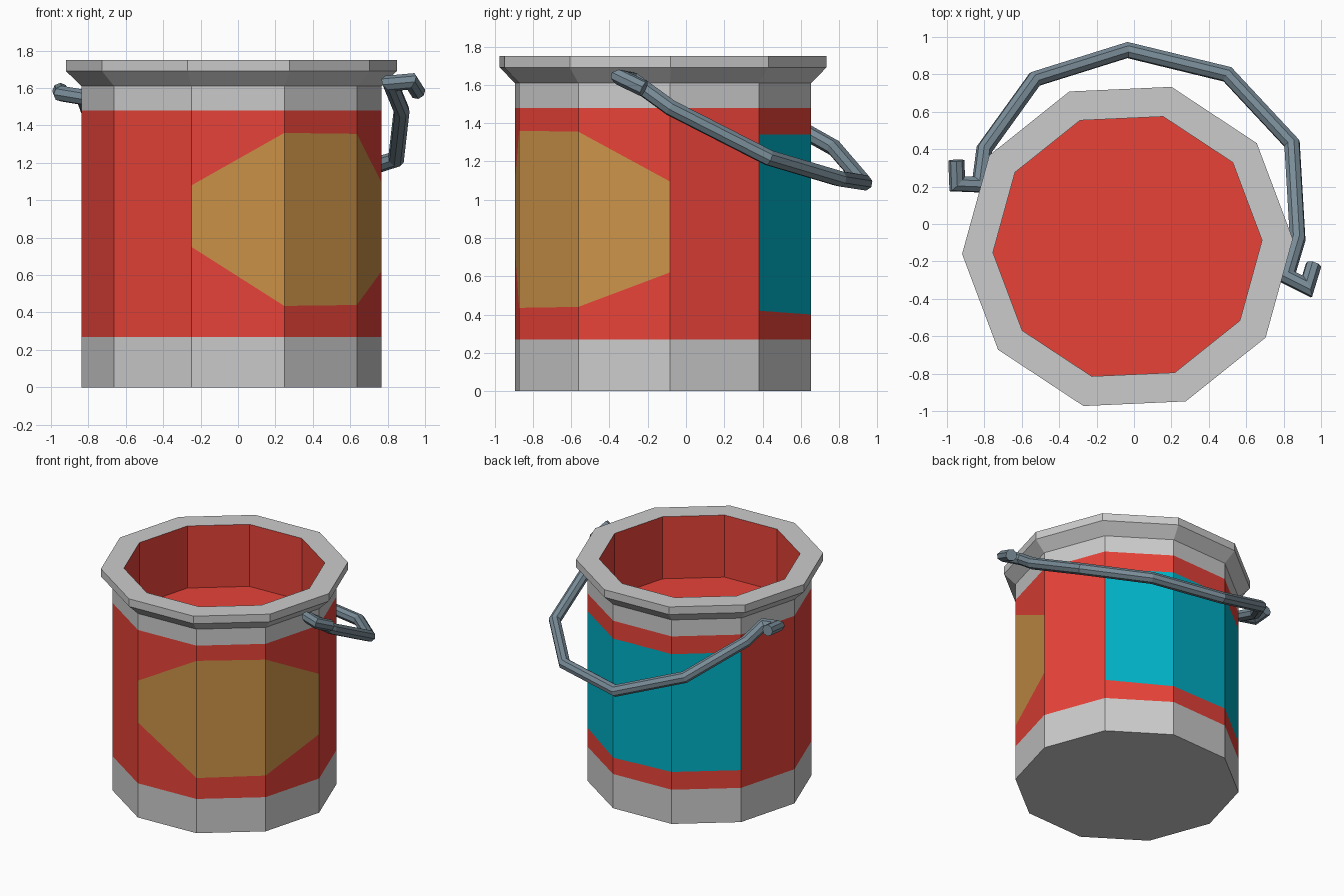
import bpy
from math import cos, sin, radians
from mathutils import Vector

if "Cube" in bpy.data.objects:
    bpy.data.objects.remove(bpy.data.objects["Cube"])

SIDES, CX, CY, R = 10, -0.035, -0.12, 0.803
RED_LO, RED_HI = 0.27, 1.48


def corner(k, r, z):
    a = radians(2.6 + 36 * k)
    return (CX + r * cos(a), CY + r * sin(a), z)


def material(name, rgb):
    m = bpy.data.materials.new(name)
    m.diffuse_color = (*rgb, 1)
    m.use_nodes = True
    m.node_tree.nodes["Principled BSDF"].inputs["Base Color"].default_value = m.diffuse_color
    return m


def make(name, faces, mat=None):
    """Object from a list of faces given as point lists, with shared points merged."""
    index, polys = {}, []
    for f in faces:
        polys.append([index.setdefault(tuple(round(c, 5) for c in p), len(index)) for p in f])
    me = bpy.data.meshes.new(name)
    me.from_pydata(list(index), [], polys)
    if mat:
        me.materials.append(mat)
    ob = bpy.data.objects.new(name, me)
    bpy.context.collection.objects.link(ob)
    return ob


def lathe(profile):
    """Ten-sided wall following (radius, z) points."""
    return [[corner(k, r0, z0), corner(k + 1, r0, z0), corner(k + 1, r1, z1), corner(k, r1, z1)]
            for (r0, z0), (r1, z1) in zip(profile, profile[1:]) for k in range(SIDES)]


def panel(k, lo, hi):
    """Wall quad on side k; lo and hi are the heights at its two corners."""
    return [corner(k, R, lo[0]), corner(k + 1, R, lo[1]), corner(k + 1, R, hi[1]), corner(k, R, hi[0])]


red = material("red", (0.80, 0.055, 0.04))
ochre = material("ochre", (0.60, 0.29, 0.065))
teal = material("teal", (0.0, 0.44, 0.56))
steel = material("blue_steel", (0.19, 0.26, 0.31))

# bare metal: base band with bottom, and upper band with flared rim
base = lathe([(R, 0), (R, RED_LO)])
base.append([corner(-k, R, 0) for k in range(SIDES)])
make("base_band", base)
make("rim", lathe([(R, RED_HI), (R, 1.61), (0.885, 1.69), (0.885, 1.75), (0.72, 1.75)]))

# labels flush with the wall: first corner, then (low, high) heights per corner
labels = {
    "front_label": (ochre, 7, [(0.75, 1.08), (0.435, 1.36), (0.44, 1.355), (0.62, 1.095)]),
    "back_label": (teal, 1, [(0.42, 1.34), (0.40, 1.34), (0.41, 1.34), (0.41, 1.34)]),
}
wall, covered = [], set()
for name, (mat, first, heights) in labels.items():
    faces = []
    for i, (a, b) in enumerate(zip(heights, heights[1:])):
        k = first + i
        lo, hi = (a[0], b[0]), (a[1], b[1])
        faces.append(panel(k, lo, hi))
        wall += [panel(k, (RED_LO, RED_LO), lo), panel(k, hi, (RED_HI, RED_HI))]
        covered.add(k % SIDES)
    make(name, faces, mat)

# painted outer wall
wall += [panel(k, (RED_LO,) * 2, (RED_HI,) * 2) for k in range(SIDES) if k not in covered]
make("painted_wall", wall, red)

# inner wall and paint surface
inner = lathe([(0.72, 1.75), (0.72, 1.26)])
inner.append([corner(k, 0.72, 1.26) for k in range(SIDES)])
make("paint_inside", inner, red)


def tube(name, pts, r, sides, mat):
    """Sweep a polygon along a path with mitred corners."""
    pts = [Vector(p) for p in pts]
    dirs = [(b - a).normalized() for a, b in zip(pts, pts[1:])]
    u = dirs[0].orthogonal().normalized()
    v = dirs[0].cross(u)
    ring = [pts[0] + r * (u * cos(radians(360 * i / sides)) + v * sin(radians(360 * i / sides)))
            for i in range(sides)]
    rings = [ring]
    for i, d in enumerate(dirs):
        n = d + dirs[i + 1] if i + 1 < len(dirs) else d
        ring = [q + d * ((pts[i + 1] - q).dot(n) / d.dot(n)) for q in ring]
        rings.append(ring)
    faces = [[a[i], a[(i + 1) % sides], b[(i + 1) % sides], b[i]]
             for a, b in zip(rings, rings[1:]) for i in range(sides)]
    make(name, faces + [rings[0][::-1], rings[-1]], mat)


# wire handle hanging behind, hooked at both ends
tube("handle", [
    (-0.95, 0.34, 1.585), (-0.945, 0.215, 1.57), (-0.825, 0.21, 1.55), (-0.80, 0.40, 1.48),
    (-0.53, 0.775, 1.27), (-0.035, 0.93, 1.09), (0.50, 0.80, 1.11), (0.845, 0.43, 1.22),
    (0.875, -0.08, 1.48), (0.815, -0.28, 1.625), (0.925, -0.335, 1.635), (0.96, -0.22, 1.58),
], 0.043, 8, steel)
